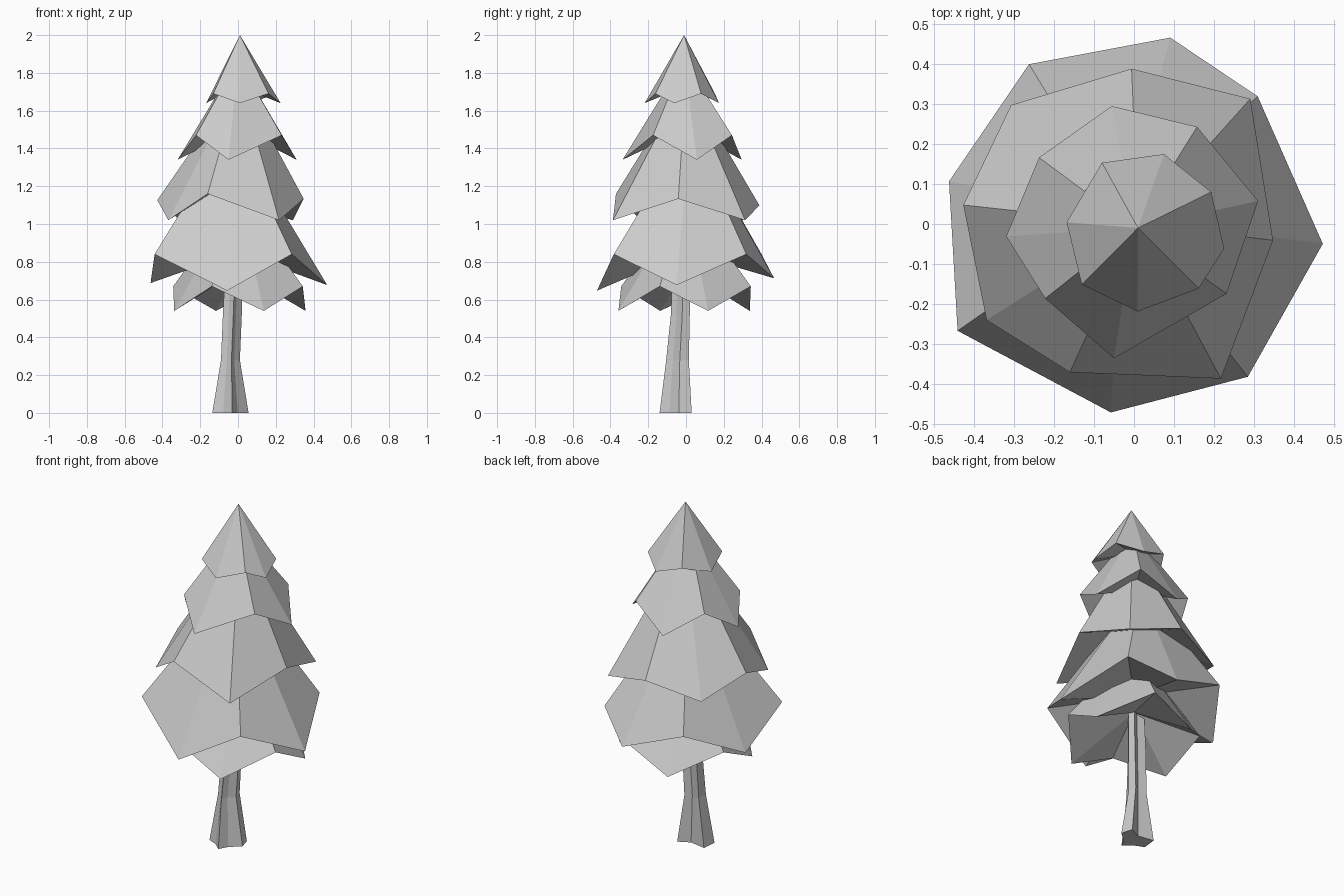
import bpy, bmesh
from math import cos, sin, radians

cube = bpy.data.objects.get("Cube")
if cube:
    bpy.data.objects.remove(cube, do_unlink=True)

grey = bpy.data.materials.new("plain grey")
grey.use_nodes = True
colour = (0.6, 0.6, 0.6, 1)
grey.diffuse_color = colour
grey.node_tree.nodes["Principled BSDF"].inputs["Base Color"].default_value = colour


def finish(name, bm):
    """Turn a bmesh into a flat shaded object."""
    bmesh.ops.recalc_face_normals(bm, faces=bm.faces)
    mesh = bpy.data.meshes.new(name)
    bm.to_mesh(mesh)
    bm.free()
    mesh.materials.append(grey)
    bpy.context.collection.objects.link(bpy.data.objects.new(name, mesh))


def corners(height, radius, start, twist=(0, 0, 0, 0), x=0, y=0, tilt=0):
    """Four rim corners a quarter turn apart, each twisted a few degrees."""
    points = []
    for quarter, nudge in enumerate(twist):
        bearing = radians(start + 90 * quarter + nudge)
        py = y + radius * sin(bearing)
        points.append((x + radius * cos(bearing), py, height + tilt * py))
    return points


def branch_tier(name, apex, under, first, second):
    """Pleated cone: two sets of corners alternate round its zigzag rim."""
    bm = bmesh.new()
    ring = [bm.verts.new(p) for pair in zip(first, second) for p in pair]
    top, hollow = bm.verts.new(apex), bm.verts.new((0, 0, under))
    for a, b in zip(ring, ring[1:] + ring[:1]):
        bm.faces.new((a, b, top))
        bm.faces.new((b, a, hollow))
    finish(name, bm)


# Branch tiers, from the tip down
branch_tier("top_branches", apex=(0.01, -0.01, 2), under=1.73,
            first=corners(1.64, radius=0.2, start=-100, twist=(4, -2, -3, 3), x=0.03, y=-0.02),
            second=corners(1.69, radius=0.2, start=-50, twist=(5, -10, -10, 1), x=0.02, y=-0.02))
branch_tier("upper_branches", apex=(0, -0.01, 1.87), under=1.5,
            first=corners(1.34, radius=0.32, start=-90, twist=(-9, 14, 10, 2), y=-0.02),
            second=corners(1.47, radius=0.29, start=-40, twist=(3, 7, 5, -10)))
branch_tier("middle_branches", apex=(0.01, 0, 1.76), under=1.25,
            first=corners(1.13, radius=0.39, start=-100, twist=(-8, 4, 5, 3), x=-0.04, tilt=-0.08),
            second=corners(1.02, radius=0.435, start=-50, twist=(-10, 8, 5, -8), y=-0.01))
branch_tier("lower_branches", apex=(-0.03, 0.02, 1.51), under=0.85,
            first=corners(0.68, radius=0.475, start=-100, twist=(3, 4, -1, -3), tilt=0.07),
            second=corners(0.84, radius=0.48, start=-50, twist=(1, 5, -11, -9), x=-0.03, y=-0.02))
branch_tier("bottom_branches", apex=(0, 0, 1.15), under=0.75,
            first=corners(0.67, radius=0.37, start=-112),
            second=corners(0.54, radius=0.37, start=-70, x=0.01, y=-0.01))

# Trunk: a ragged root outline, narrowed and shifted as it leans upward
ROOTS = [(-1, -0.2), (-0.4, -0.5), (0.1, -1), (0.4, -0.4),
         (1, 0.2), (0.8, 1), (0.1, 0.6), (-0.9, 0.8)]
bm = bmesh.new()
rings = []
for height, centre_x, centre_y, half_x, half_y in [
        (0, -0.04, -0.055, 0.096, 0.085), (0.28, -0.04, -0.045, 0.05, 0.06),
        (0.52, -0.03, -0.03, 0.05, 0.05), (0.8, -0.02, -0.025, 0.045, 0.045)]:
    rings.append([bm.verts.new((centre_x + half_x * u, centre_y + half_y * v, height))
                  for u, v in ROOTS])
for low, high in zip(rings, rings[1:]):
    for i in range(len(ROOTS)):
        bm.faces.new((low[i - 1], low[i], high[i], high[i - 1]))
bm.faces.new(rings[0])
bm.faces.new(rings[-1])
finish("trunk", bm)
